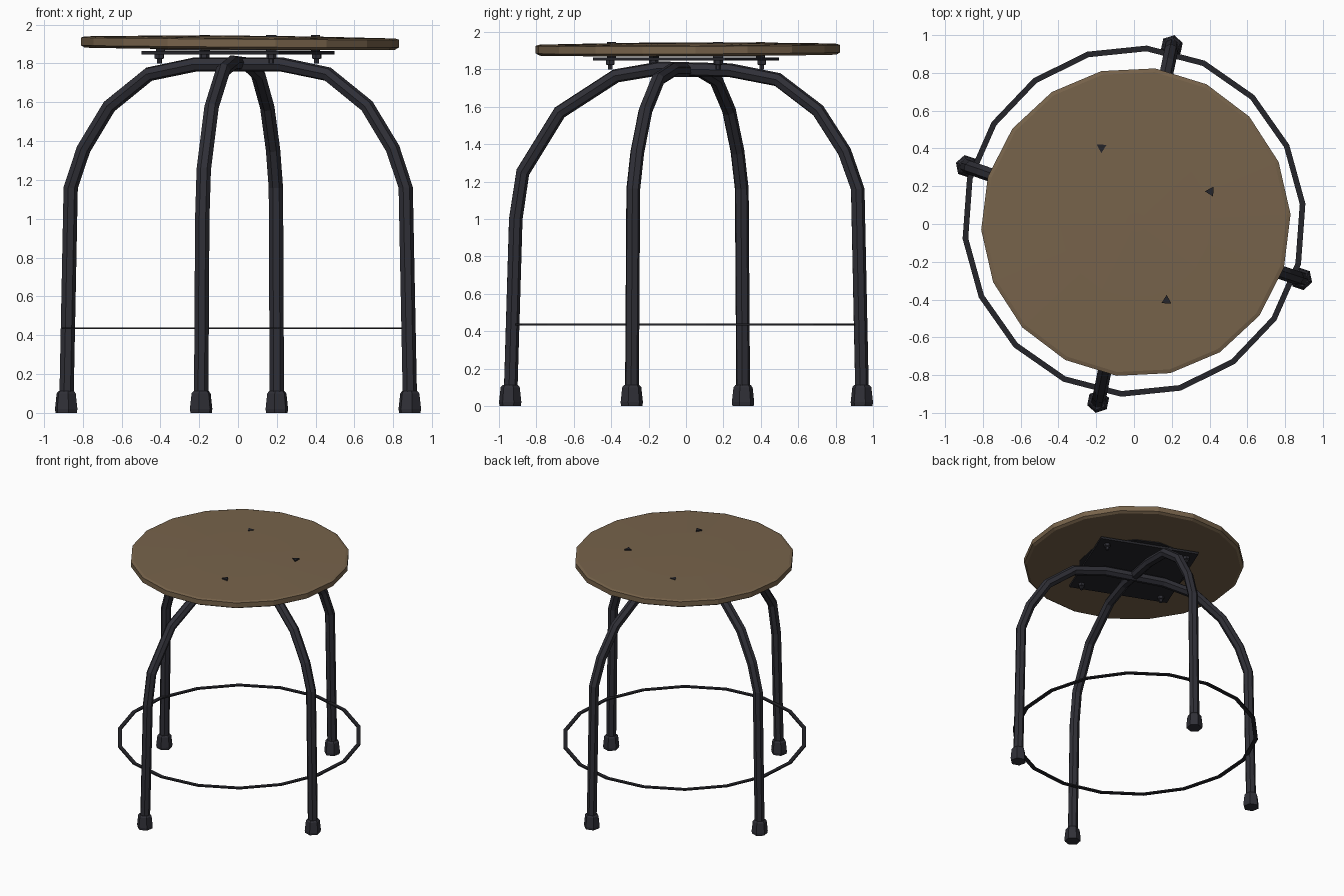
import bpy, bmesh, math
from mathutils import Vector

if "Cube" in bpy.data.objects:
    bpy.data.objects.remove(bpy.data.objects["Cube"])


def material(name, rgb):
    m = bpy.data.materials.new(name)
    m.diffuse_color = (*rgb, 1)
    m.use_nodes = True
    m.node_tree.nodes["Principled BSDF"].inputs["Base Color"].default_value = m.diffuse_color
    return m


WOOD = material("brown wood", (0.185, 0.125, 0.070))
STEEL = material("dark steel", (0.029, 0.029, 0.038))
BLACK = material("black metal", (0.018, 0.018, 0.023))


def skin(name, rings, mat, closed=False):
    """Join a list of equal point rings with quads; cap the ends unless closed."""
    bm = bmesh.new()
    loops = [[bm.verts.new(p) for p in ring] for ring in rings]
    n = len(loops[0])
    pairs = list(zip(loops, loops[1:])) + ([(loops[-1], loops[0])] if closed else [])
    for a, b in pairs:
        for i in range(n):
            j = (i + 1) % n
            bm.faces.new((a[i], a[j], b[j], b[i]))
    if not closed:
        bm.faces.new(loops[0])
        bm.faces.new(loops[-1])
    bmesh.ops.recalc_face_normals(bm, faces=bm.faces)
    me = bpy.data.meshes.new(name)
    bm.to_mesh(me)
    bm.free()
    me.materials.append(mat)
    ob = bpy.data.objects.new(name, me)
    bpy.context.collection.objects.link(ob)
    return ob


def lathe(name, profile, sides, centre, mat, turn=0.0, tilt=(0, 0)):
    """Stack of regular polygons from (radius, z) pairs, with an optional slope."""
    rings = []
    for r, z in profile:
        ring = []
        for i in range(sides):
            a = turn + 2 * math.pi * i / sides
            x, y = r * math.cos(a), r * math.sin(a)
            ring.append((centre[0] + x, centre[1] + y, z + tilt[0] * x + tilt[1] * y))
        rings.append(ring)
    return skin(name, rings, mat)


def tube(name, path, radius, sides, mat):
    """Sweep a polygon along a path lying in one vertical plane."""
    pts = [Vector(p) for p in path]
    side = (pts[-1] - pts[0]).cross(Vector((0, 0, 1))).normalized()
    rings = []
    for i, p in enumerate(pts):
        tan = (pts[min(i + 1, len(pts) - 1)] - pts[max(i - 1, 0)]).normalized()
        nor = side.cross(tan)
        rings.append([p + radius * (math.cos(a) * side + math.sin(a) * nor)
                      for a in (2 * math.pi * k / sides for k in range(sides))])
    return skin(name, rings, mat)


# Seat: slightly sloping, faintly domed wooden disc
lathe("seat", [(0.60, 1.874), (0.80, 1.876), (0.82, 1.888), (0.82, 1.928),
               (0.80, 1.934), (0.40, 1.941), (0.05, 1.943)],
      18, (0.01, 0.01), WOOD, 0.05, (-0.007, 0.004))

# Bent leg tubes: (fraction of the way out to the foot, height)
half_a = [(1.0, 0.05), (0.97, 1.0), (0.93, 1.25), (0.72, 1.57), (0.40, 1.765), (0.15, 1.805)]
half_b = [(1.0, 0.05), (0.975, 1.16), (0.90, 1.36), (0.75, 1.58), (0.52, 1.745), (0.25, 1.795)]
frames = {"front_back_legs": ((-0.19, -0.94), (0.20, 0.94), half_a, half_b),
          "left_right_legs": ((-0.885, 0.305), (0.885, -0.29), half_b, half_b)}
for name, (f0, f1, h0, h1) in frames.items():
    path = [(f0[0] * t, f0[1] * t, z) for t, z in h0]
    path += [(f1[0] * t, f1[1] * t, z) for t, z in reversed(h1)]
    tube(name, path, 0.038, 7, STEEL)
    # Rubber feet
    for k, f in enumerate((f0, f1)):
        lathe(f"{name}_foot_{k + 1}", [(0.058, 0.0), (0.061, 0.02), (0.052, 0.10), (0.042, 0.112)],
              6, f, STEEL, math.atan2(f[1], f[0]))

# Foot ring: thin flat band
section = [(-0.030, -0.005), (0, -0.005), (0, 0.005), (-0.030, 0.005)]
rings = []
for i in range(18):
    a = 2 * math.pi * i / 18 + 0.1
    rings.append([((0.912 + d) * math.cos(a), 0.015 + (0.932 + d) * math.sin(a), 0.436 + h)
                  for d, h in section])
skin("foot_ring", rings, BLACK, closed=True)

# Mounting plate and packing disc under the seat
TURN = math.radians(23)
lathe("mounting_plate", [(0.54, 1.846), (0.54, 1.864)], 4, (0, 0), BLACK, TURN)
lathe("packing_disc", [(0.42, 1.868), (0.42, 1.882)], 14, (0, 0), BLACK)

# Screws through the plate corners, three of their tips showing on the seat
for k in range(4):
    a = TURN + math.pi / 2 * k
    c = (0.44 * math.cos(a), 0.44 * math.sin(a))
    lathe(f"screw_{k + 1}", [(0.014, 1.80), (0.014, 1.822), (0.026, 1.826), (0.026, 1.848)],
          6, c, STEEL, a)
    top = 1.936 if k == 2 else 1.947
    lathe(f"screw_tip_{k + 1}", [(0.03, 1.85), (0.03, top)], 3, c, BLACK, a + 0.6)
